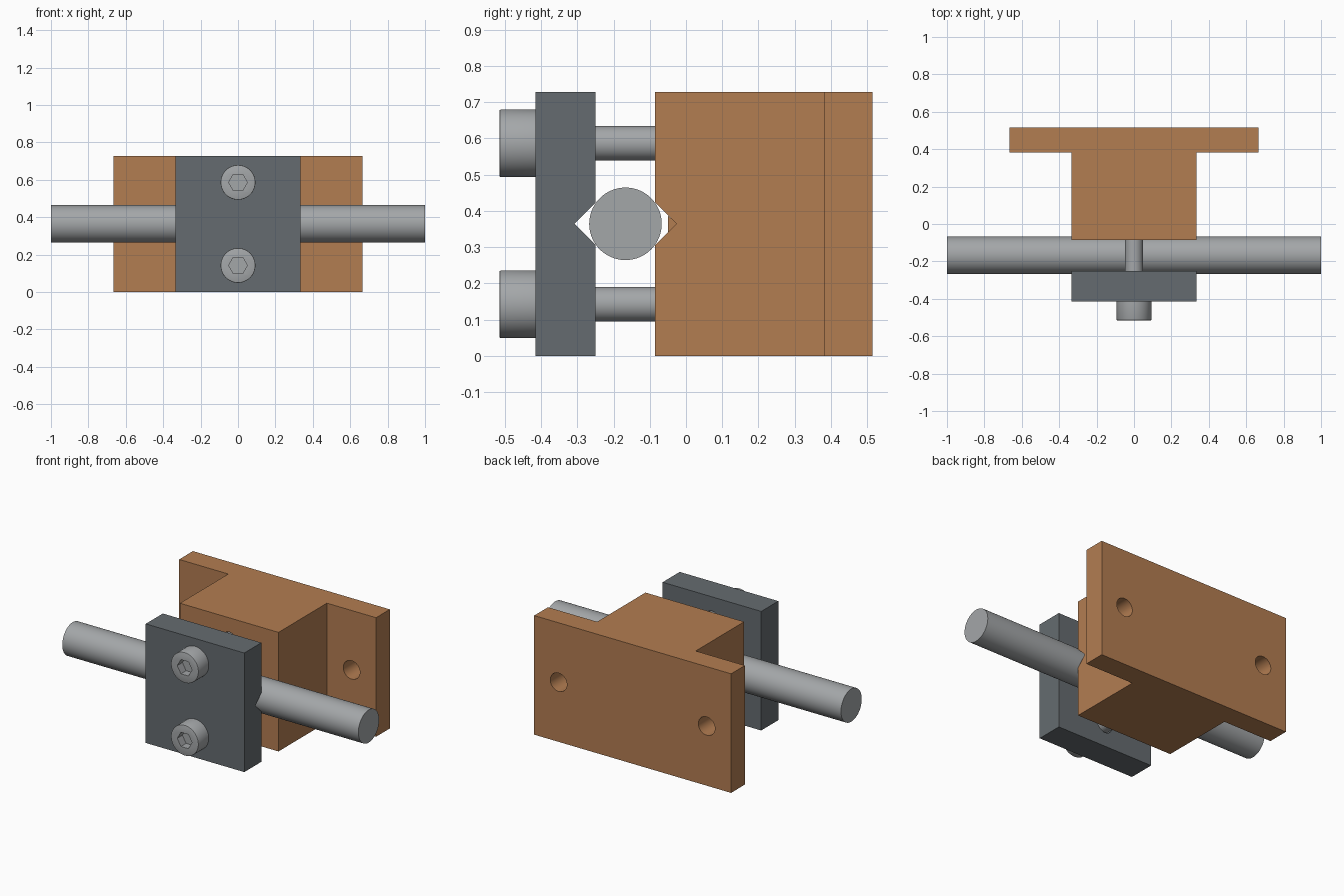
import bpy, bmesh, math
from mathutils import Matrix, Vector

cube = bpy.data.objects.get("Cube")
if cube:
    bpy.data.objects.remove(cube, do_unlink=True)


def material(name, rgb):
    m = bpy.data.materials.new(name)
    m.use_nodes = True
    m.diffuse_color = (*rgb, 1)
    m.node_tree.nodes["Principled BSDF"].inputs["Base Color"].default_value = (*rgb, 1)
    return m


ORANGE = material("copper orange", (0.45, 0.205, 0.083))
SLATE = material("slate grey", (0.13, 0.148, 0.16))
STEEL = material("light steel", (0.37, 0.385, 0.395))


def finish(name, bm, mat):
    bmesh.ops.recalc_face_normals(bm, faces=bm.faces)
    mesh = bpy.data.meshes.new(name)
    bm.to_mesh(mesh)
    bm.free()
    mesh.materials.append(mat)
    ob = bpy.data.objects.new(name, mesh)
    bpy.context.collection.objects.link(ob)
    return ob


def prism(name, points, direction, mat):
    """Extrude a closed outline along a vector."""
    bm = bmesh.new()
    face = bm.faces.new([bm.verts.new(p) for p in points])
    new = bmesh.ops.extrude_face_region(bm, geom=[face])["geom"]
    verts = [v for v in new if isinstance(v, bmesh.types.BMVert)]
    bmesh.ops.translate(bm, verts=verts, vec=direction)
    return finish(name, bm, mat)


def cylinder(name, start, end, radius, mat, sides=64):
    """Cylinder between two points."""
    a, b = Vector(start), Vector(end)
    turn = (b - a).to_track_quat('Z', 'Y').to_matrix().to_4x4()
    bm = bmesh.new()
    bmesh.ops.create_cone(bm, cap_ends=True, segments=sides, radius1=radius,
                          radius2=radius, depth=(b - a).length,
                          matrix=Matrix.Translation((a + b) / 2) @ turn)
    return finish(name, bm, mat)


def activate(ob):
    bpy.ops.object.select_all(action='DESELECT')
    ob.select_set(True)
    bpy.context.view_layer.objects.active = ob


def cut(ob, cutters):
    activate(ob)
    for c in cutters:
        c.hide_render = True
        mod = ob.modifiers.new("cut", 'BOOLEAN')
        mod.operation, mod.solver, mod.object = 'DIFFERENCE', 'EXACT', c
        bpy.ops.object.modifier_apply(modifier=mod.name)
        bpy.data.objects.remove(c, do_unlink=True)


def smooth(ob):
    activate(ob)
    bpy.ops.object.shade_smooth_by_angle(angle=math.radians(30))


HEIGHT, MID = 0.727, 0.364
ROD_Y = -0.167
SCREW_Z = (0.142, 0.586)
HALF, WIDE = 0.333, 0.665
FRONT, STEP, BACK = -0.085, 0.382, 0.515
PLATE_FRONT, PLATE_BACK = -0.415, -0.25
TIP = 0.141


def groove_cutter():
    # Square bar standing on its corner, shared by both jaws
    outline = [(-1, ROD_Y + TIP * math.cos(a), MID + TIP * math.sin(a))
               for a in (math.pi / 2 * k for k in range(4))]
    return prism("groove_cutter", outline, (2, 0, 0), STEEL)


def hole(x, y0, y1, z, r=0.054):
    return cylinder("hole_cutter", (x, y0, z), (x, y1, z), r, STEEL)


# T-shaped bracket with groove, blind screw holes and mounting holes
right = [(HALF, FRONT), (HALF, STEP), (WIDE, STEP), (WIDE, BACK)]
plan = right + [(-x, y) for x, y in reversed(right)]
bracket = prism("bracket", [(x, y, 0) for x, y in plan], (0, 0, HEIGHT), ORANGE)
cut(bracket, [groove_cutter()]
    + [hole(0, -0.2, 0.25, z) for z in SCREW_Z]
    + [hole(x, 0.3, 0.6, MID, 0.056) for x in (-0.5, 0.5)])
smooth(bracket)

# Flat web at the bottom of the bracket groove
web = [(-0.3, -0.05, MID - 0.023), (-0.3, -0.026, MID), (-0.3, -0.05, MID + 0.023)]
prism("groove_web", web, (0.6, 0, 0), ORANGE)

# Clamp plate
outline = [(-HALF, PLATE_FRONT, 0), (HALF, PLATE_FRONT, 0),
           (HALF, PLATE_BACK, 0), (-HALF, PLATE_BACK, 0)]
plate = prism("clamp_plate", outline, (0, 0, HEIGHT), SLATE)
cut(plate, [groove_cutter()] + [hole(0, -0.5, -0.2, z) for z in SCREW_Z])
smooth(plate)

# Clamped rod
smooth(cylinder("rod", (-1, ROD_Y, MID), (1, ROD_Y, MID), 0.1, STEEL, 96))

# Socket head screws
for label, z in zip(("lower", "upper"), SCREW_Z):
    head = cylinder(label + "_screw_head", (0, -0.515, z), (0, PLATE_FRONT, z), 0.093, STEEL)
    bm = bmesh.new()
    bm.from_mesh(head.data)
    rim = [e for e in bm.edges if all(v.co.y < -0.51 for v in e.verts)]
    bmesh.ops.bevel(bm, geom=rim, offset=0.004, segments=2, profile=0.5, affect='EDGES')
    bm.to_mesh(head.data)
    bm.free()
    corners = [(0.05 * math.cos(k * math.pi / 3), -0.6, z + 0.05 * math.sin(k * math.pi / 3))
               for k in range(6)]
    cut(head, [prism("socket_cutter", corners, (0, 0.135, 0), STEEL)])
    smooth(head)
    smooth(cylinder(label + "_screw_shank", (0, -0.42, z), (0, 0.2, z), 0.048, STEEL))
